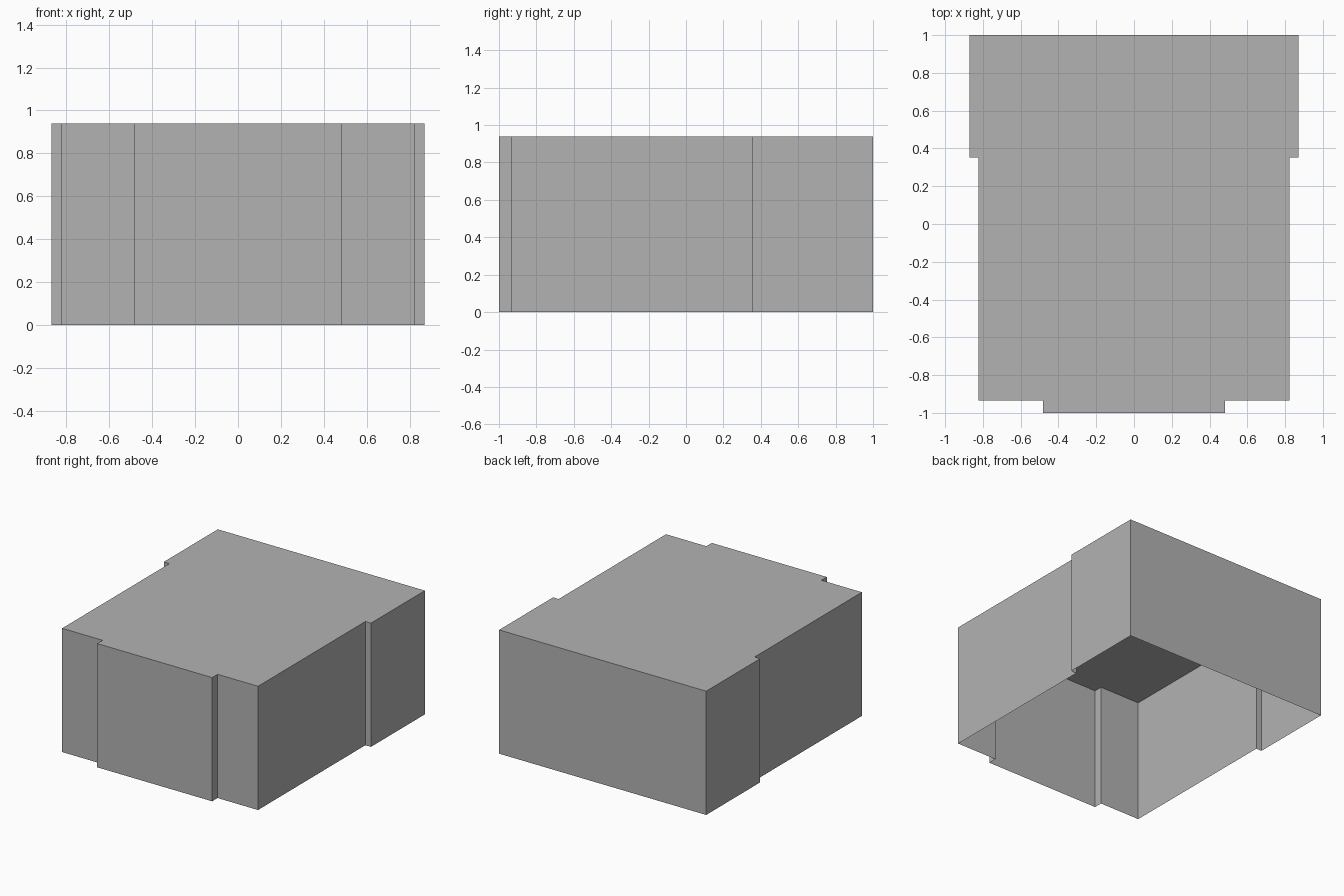
import bpy
import bmesh

cube = bpy.data.objects.get("Cube")
if cube:
    bpy.data.objects.remove(cube, do_unlink=True)

HEIGHT = 0.94

# Plain grey finish
grey = bpy.data.materials.new("plain grey")
grey.use_nodes = True
colour = (0.45, 0.45, 0.45, 1.0)
grey.diffuse_color = colour
grey.node_tree.nodes["Principled BSDF"].inputs["Base Color"].default_value = colour

# Half of the stepped floor plan, front to back, mirrored for the other side
half_plan = [(0.483, -1.0), (0.483, -0.935), (0.823, -0.935),
             (0.823, 0.353), (0.87, 0.353), (0.87, 1.0)]
plan = half_plan + [(-x, y) for x, y in reversed(half_plan)]

# Flat roof with outer walls hanging from it, open underneath
bm = bmesh.new()
roof = bm.faces.new([bm.verts.new((x, y, HEIGHT)) for x, y in plan])
walls = bmesh.ops.extrude_edge_only(bm, edges=list(roof.edges))
lower = [v for v in walls["geom"] if isinstance(v, bmesh.types.BMVert)]
bmesh.ops.translate(bm, verts=lower, vec=(0, 0, -HEIGHT))
bmesh.ops.recalc_face_normals(bm, faces=list(bm.faces))
roof.normal_update()
if roof.normal.z < 0:
    bmesh.ops.reverse_faces(bm, faces=list(bm.faces))

mesh = bpy.data.meshes.new("building_shell")
bm.to_mesh(mesh)
bm.free()
mesh.materials.append(grey)
shell = bpy.data.objects.new("building_shell", mesh)
bpy.context.collection.objects.link(shell)
